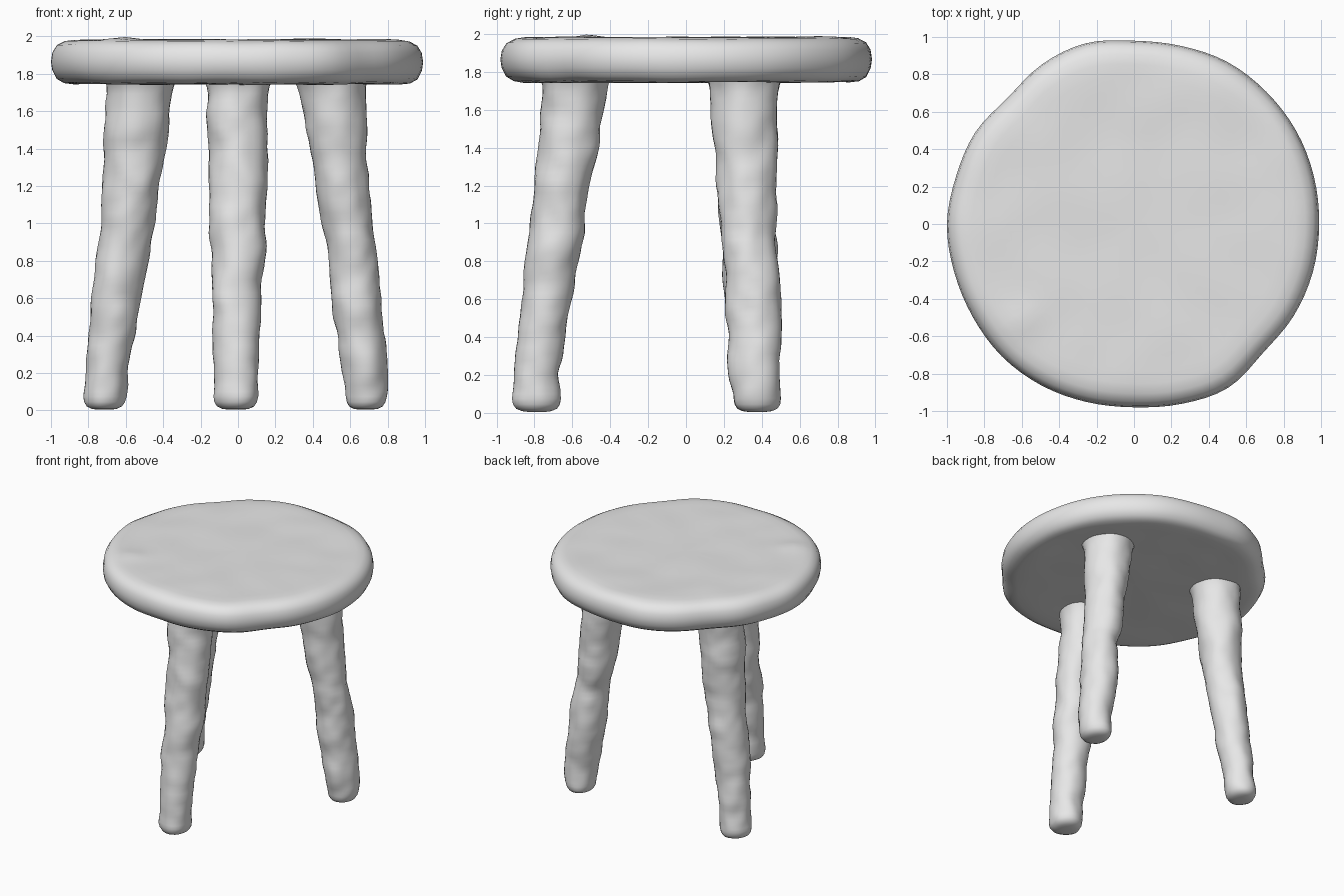
import bpy, bmesh, math
from mathutils import Vector, noise

cube = bpy.data.objects.get("Cube")
if cube:
    bpy.data.objects.remove(cube, do_unlink=True)

grey = bpy.data.materials.new("plain grey")
grey.use_nodes = True
grey.diffuse_color = (0.8, 0.8, 0.8, 1)
grey.node_tree.nodes["Principled BSDF"].inputs["Base Color"].default_value = (0.8, 0.8, 0.8, 1)


def loft(name, rings):
    """Skin a stack of closed rings, capped at both ends."""
    bm = bmesh.new()
    loops = [[bm.verts.new(p) for p in ring] for ring in rings]
    for low, high in zip(loops, loops[1:]):
        n = len(low)
        for i in range(n):
            j = (i + 1) % n
            bm.faces.new((low[i], low[j], high[j], high[i]))
    bm.faces.new(loops[0][::-1])
    bm.faces.new(loops[-1])
    mesh = bpy.data.meshes.new(name)
    bm.to_mesh(mesh)
    bm.free()
    mesh.materials.append(grey)
    mesh.shade_smooth()
    obj = bpy.data.objects.new(name, mesh)
    bpy.context.collection.objects.link(obj)
    return obj


def blend(table, t):
    """Smooth Catmull-Rom lookup in a closed list of numbers."""
    n = len(table)
    i = math.floor(t)
    f = t - i
    a, b, c, d = (table[(i + k) % n] for k in (-1, 0, 1, 2))
    return b + f * ((c - a) + f * ((2 * a - 5 * b + 4 * c - d) + f * (3 * b - a - 3 * c + d))) / 2


# Seat: a thick rounded disc with an uneven rim and hand-worked surfaces
RIM = [.99, .995, 1, 1, 1, .985, .98, 1, .985, .955, .98, .985,
       1, .995, .995, 1, .995, .985, .98, .995, 1.01, .975, .985, .99]
PROFILE = [(.88, 1.745), (.93, 1.752), (.97, 1.775), (.993, 1.82), (1, 1.865),
           (.992, 1.915), (.968, 1.953), (.925, 1.975), (.87, 1.982)]
INNER = [.01, .15, .3, .42, .5, .58, .66, .72, .8]
profile = ([(r, 1.745) for r in INNER] + PROFILE + [(r, 1.982) for r in reversed(INNER)])
SIDES = 96
seat_rings = []
for r, z in profile:
    ring = []
    for i in range(SIDES):
        a = math.tau * i / SIDES
        reach = r * blend(RIM, i * len(RIM) / SIDES)
        p = Vector((reach * math.cos(a), reach * math.sin(a), z))
        lump = noise.noise(p * 3.5)
        p.z += 0.008 * lump
        if z > 1.9:  # raised knot in the top
            p.z += 0.014 * math.exp(-((p.x + .6) ** 2 + (p.y + .52) ** 2) / 0.006)
        ring.append(p)
    seat_rings.append(ring)
loft("seat", seat_rings)


# Legs: splayed, tapered branches, each given as (z, x min, x max, y min, y max)
LEGS = {
    "front_leg": [(.08, -.13, .11, -.91, -.66), (.2, -.13, .105, -.90, -.67), (.6, -.14, .13, -.87, -.60),
                  (1.1, -.15, .16, -.81, -.52), (1.4, -.155, .155, -.78, -.46), (1.8, -.17, .17, -.76, -.41)],
    "back_right_leg": [(.08, -.83, -.60, .25, .49), (.2, -.81, -.59, .24, .49), (.6, -.78, -.52, .21, .48),
                       (1.0, -.74, -.45, .18, .47), (1.4, -.72, -.39, .15, .48), (1.8, -.70, -.34, .12, .49)],
    "back_left_leg": [(.08, .57, .79, .25, .5), (.2, .56, .8, .23, .5), (.6, .5, .77, .2, .5),
                      (.85, .48, .74, .2, .475), (1.4, .38, .69, .15, .48), (1.8, .31, .68, .12, .49)],
}


def section(rows, z):
    """Centre and half widths of a leg at height z."""
    z = max(z, rows[0][0])
    for lo, hi in zip(rows, rows[1:]):
        if z <= hi[0]:
            break
    f = (z - lo[0]) / (hi[0] - lo[0])
    x0, x1, y0, y1 = (p + f * (q - p) for p, q in zip(lo[1:], hi[1:]))
    return (x0 + x1) / 2, (y0 + y1) / 2, (x1 - x0) / 2, (y1 - y0) / 2


FOOT = [(.004, .3), (.009, .6), (.022, .83), (.045, .95), (.075, 1)]
STEPS = 48
for name, rows in LEGS.items():
    levels = FOOT + [(.1 + 1.7 * k / STEPS, 1) for k in range(STEPS + 1)]
    rings = []
    for z, scale in levels:
        cx, cy, rx, ry = section(rows, z)
        flare = 1 + 0.12 * max(0, (z - 1.69) / 0.1) ** 2  # blends into the seat
        ring = []
        for i in range(32):
            a = math.tau * i / 32
            c, s = math.cos(a), math.sin(a)
            spot = Vector((cx + rx * c, cy + ry * s, z))
            lump = 0.016 * noise.noise(spot * 5) + 0.008 * noise.noise(spot * 11)
            k = scale * flare
            ring.append((cx + (rx + lump) * k * c, cy + (ry + lump) * k * s, z))
        rings.append(ring)
    loft(name, rings)
